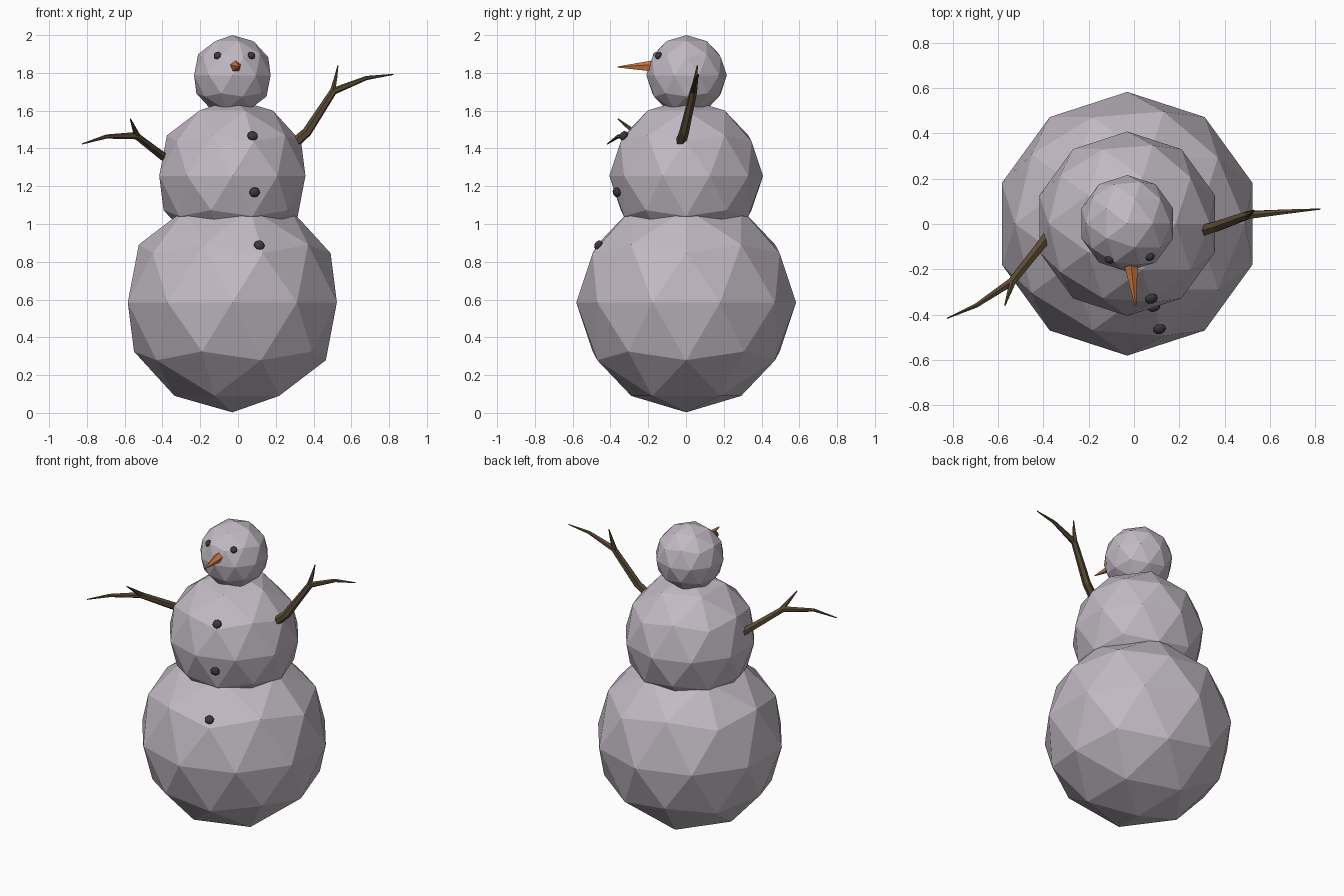
import bpy, bmesh
from math import cos, sin, pi
from mathutils import Vector

if "Cube" in bpy.data.objects:
    bpy.data.objects.remove(bpy.data.objects["Cube"])


def material(name, rgb):
    m = bpy.data.materials.new(name)
    m.diffuse_color = (*rgb, 1)
    m.use_nodes = True
    m.node_tree.nodes["Principled BSDF"].inputs["Base Color"].default_value = m.diffuse_color
    return m


SNOW = material("snow", (0.54, 0.49, 0.55))
COAL = material("coal", (0.045, 0.045, 0.05))
BARK = material("bark", (0.10, 0.07, 0.035))
ORANGE = material("orange", (0.65, 0.20, 0.05))


def finish(bm, name, mat):
    bmesh.ops.recalc_face_normals(bm, faces=bm.faces)
    me = bpy.data.meshes.new(name)
    bm.to_mesh(me)
    bm.free()
    me.materials.append(mat)
    ob = bpy.data.objects.new(name, me)
    bpy.context.collection.objects.link(ob)
    return ob


def ball(name, centre, radius, mat):
    bm = bmesh.new()
    bmesh.ops.create_icosphere(bm, subdivisions=2, radius=radius)
    ob = finish(bm, name, mat)
    ob.location = centre
    return ob


def tube(bm, path, sides):
    """Tapered tube through (x, y, z, radius) stations, capped at both ends."""
    pts = [Vector(p[:3]) for p in path]
    rings = []
    for i, p in enumerate(pts):
        d = (pts[min(i + 1, len(pts) - 1)] - pts[max(i - 1, 0)]).normalized()
        side = d.cross(Vector((0, 0, 1))).normalized()
        up = side.cross(d)
        r = path[i][3]
        rings.append([bm.verts.new(p + r * (up * cos(2 * pi * k / sides) + side * sin(2 * pi * k / sides)))
                      for k in range(sides)])
    for a, b in zip(rings, rings[1:]):
        for k in range(sides):
            n = (k + 1) % sides
            bm.faces.new((a[k], a[n], b[n], b[k]))
    bm.faces.new(rings[0])
    bm.faces.new(rings[-1])


def tube_object(name, paths, sides, mat):
    bm = bmesh.new()
    for p in paths:
        tube(bm, p, sides)
    return finish(bm, name, mat)


def lump(name, pos, centre, size):
    """Coal pebble flattened along the snowball's surface normal."""
    ob = ball(name, pos, 1, COAL)
    ob.scale = size
    ob.rotation_euler = (Vector(pos) - Vector(centre)).to_track_quat('Z', 'Y').to_euler()


# Three stacked snowballs
BASE, CHEST, HEAD = (-0.03, 0.001, 0.585), (-0.03, 0.001, 1.255), (-0.03, 0.003, 1.787)
ball("bottom_ball", BASE, 0.582, SNOW)
ball("middle_ball", CHEST, 0.407, SNOW)
ball("head_ball", HEAD, 0.213, SNOW)

# Carrot nose
tube_object("carrot_nose", [[(-0.015, -0.165, 1.834, 0.034), (0.007, -0.362, 1.831, 0.003)]], 5, ORANGE)

# Coal eyes and buttons
for name, pos in (("left_eye", (-0.109, -0.158, 1.892)), ("right_eye", (0.071, -0.146, 1.892))):
    lump(name, pos, HEAD, (0.021, 0.021, 0.016))
for name, pos, centre in (("top_button", (0.077, -0.33, 1.467), CHEST),
                          ("middle_button", (0.088, -0.367, 1.168), CHEST),
                          ("lower_button", (0.113, -0.464, 0.888), BASE)):
    lump(name, pos, centre, (0.029, 0.027, 0.02))

# Twig arms: main branch plus a short side shoot
tube_object("right_arm", [
    [(0.295, -0.03, 1.425, 0.028), (0.365, -0.01, 1.487, 0.026), (0.505, 0.04, 1.703, 0.02),
     (0.68, 0.055, 1.773, 0.011), (0.822, 0.066, 1.792, 0.003)],
    [(0.497, 0.038, 1.69, 0.017), (0.516, 0.05, 1.77, 0.01), (0.529, 0.06, 1.838, 0.003)]], 6, BARK)
tube_object("left_arm", [
    [(-0.365, -0.035, 1.335, 0.026), (-0.42, -0.105, 1.375, 0.024), (-0.54, -0.255, 1.468, 0.02),
     (-0.697, -0.36, 1.463, 0.011), (-0.825, -0.416, 1.424, 0.003)],
    [(-0.532, -0.245, 1.463, 0.017), (-0.552, -0.305, 1.512, 0.01), (-0.57, -0.36, 1.557, 0.003)]], 6, BARK)
